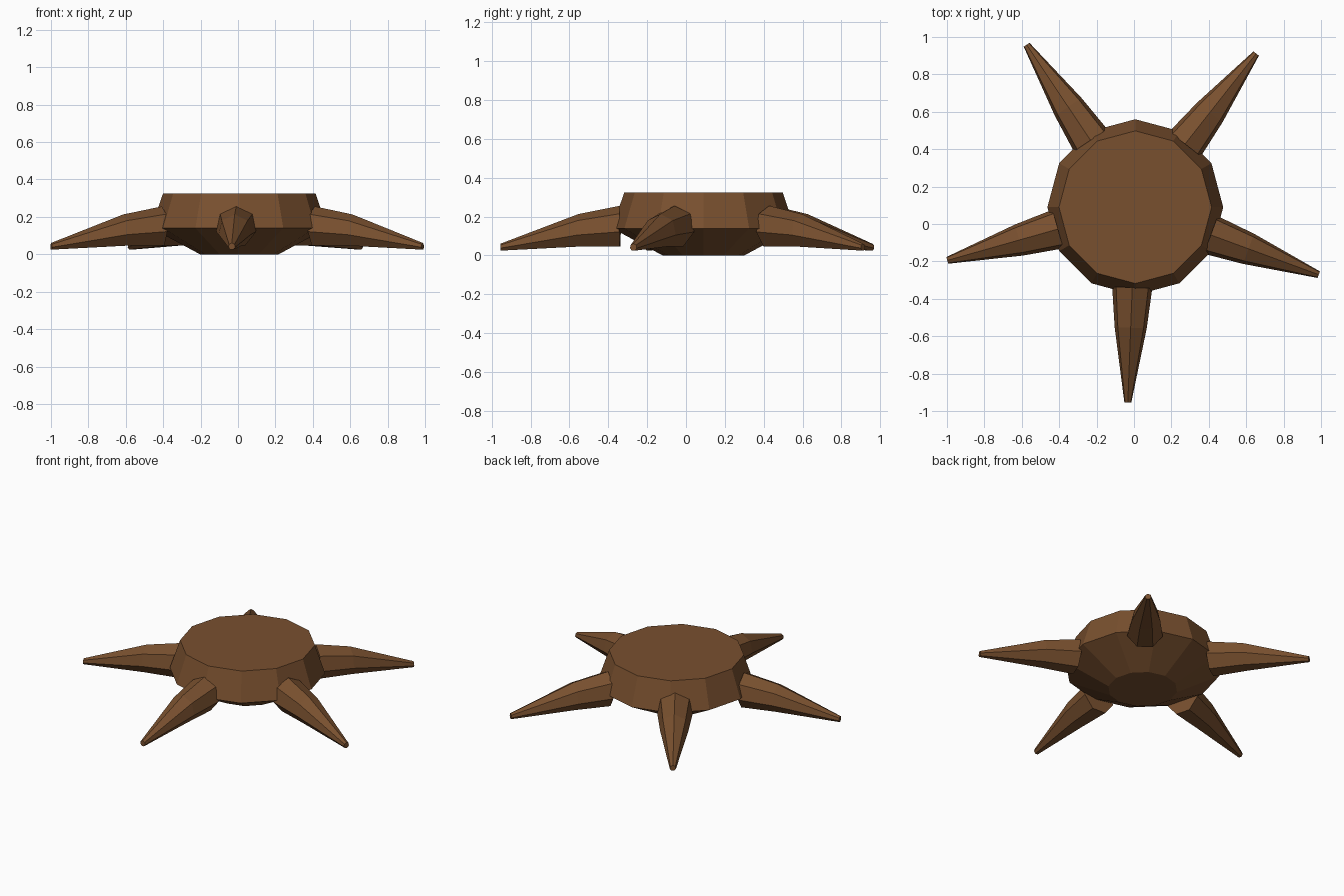
import bpy, bmesh, math
from mathutils import Vector

if "Cube" in bpy.data.objects:
    bpy.data.objects.remove(bpy.data.objects["Cube"])

bark = bpy.data.materials.new("bark brown")
bark.diffuse_color = (0.19, 0.08, 0.028, 1)
bark.use_nodes = True
bark.node_tree.nodes["Principled BSDF"].inputs["Base Color"].default_value = bark.diffuse_color

CX, CY = 0.007, 0.09  # hub of the model


def loft(name, rings):
    """Skin a list of vertex rings and cap both ends."""
    bm = bmesh.new()
    loops = [[bm.verts.new(p) for p in ring] for ring in rings]
    n = len(loops[0])
    for a, b in zip(loops, loops[1:]):
        for i in range(n):
            j = (i + 1) % n
            bm.faces.new((a[i], a[j], b[j], b[i]))
    bm.faces.new(loops[0][::-1])
    bm.faces.new(loops[-1])
    bmesh.ops.recalc_face_normals(bm, faces=bm.faces)
    mesh = bpy.data.meshes.new(name)
    bm.to_mesh(mesh)
    bm.free()
    mesh.materials.append(bark)
    obj = bpy.data.objects.new(name, mesh)
    bpy.context.collection.objects.link(obj)
    return obj


def body_ring(r, z):
    return [(CX + r * math.cos(math.tau * i / 12),
             CY + r * math.sin(math.tau * i / 12), z) for i in range(12)]


# Twelve-sided stump body: narrow base, wide waist, flat top
loft("body", [body_ring(0.21, 0.0), body_ring(0.47, 0.14), body_ring(0.408, 0.325)])

# Five tapering seven-sided roots: (distance from hub, height, radius)
SECTIONS = [(0.43, 0.146, 0.11), (0.645, 0.125, 0.088), (1.045, 0.042, 0.019)]
for k in range(5):
    a = math.radians(-20.2 + 72 * k)
    out = Vector((math.cos(a), math.sin(a), 0))
    side = Vector((-math.sin(a), math.cos(a), 0))
    rings = []
    for d, z, r in SECTIONS:
        ring = []
        for i in range(7):
            t = math.pi / 2 + math.tau * i / 7
            p = Vector((CX, CY, z)) + out * d + side * (r * math.cos(t))
            p.z += r * math.sin(t)
            ring.append(p)
        rings.append(ring)
    loft(f"root_{k + 1}", rings)
